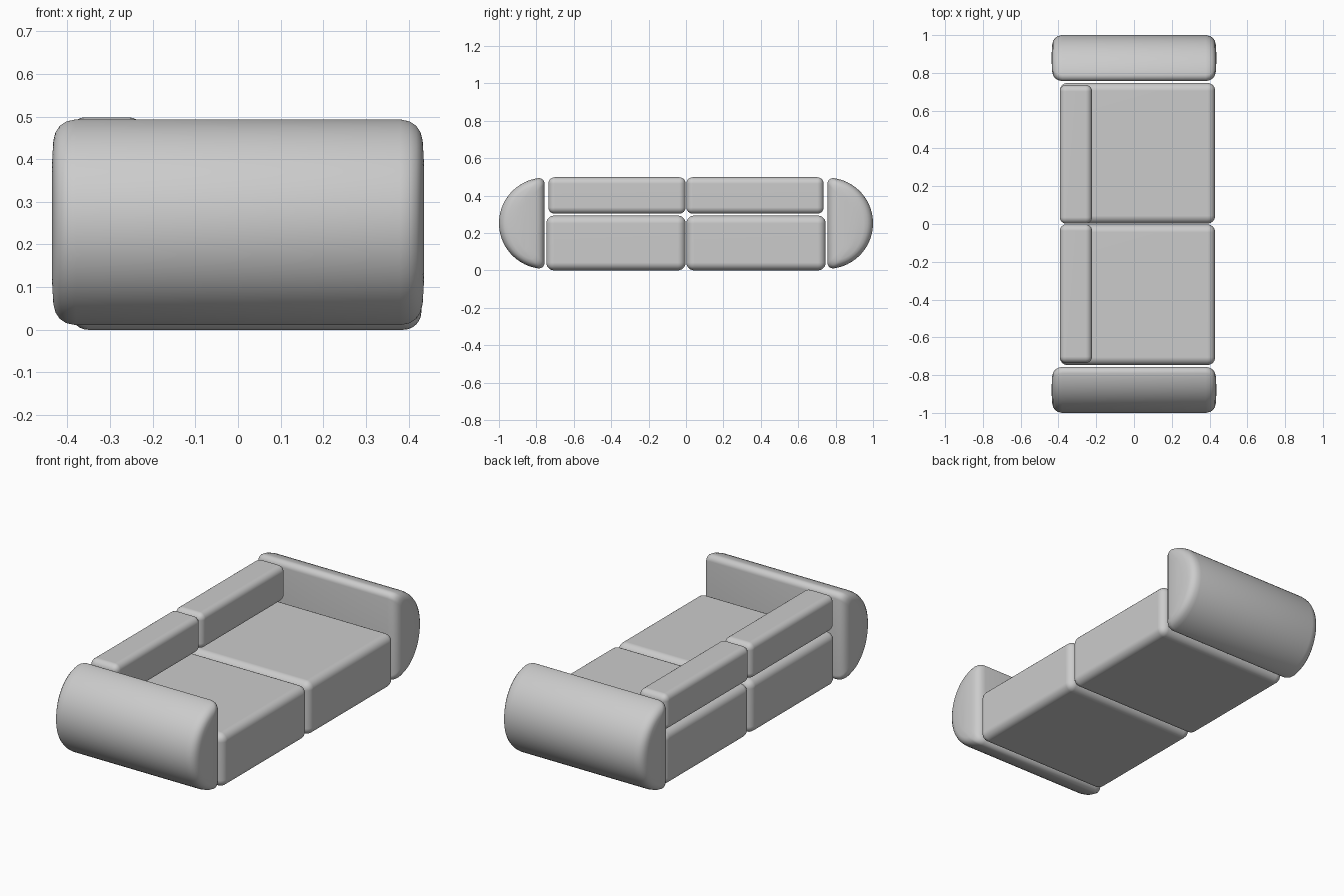
import bpy, bmesh, math

if "Cube" in bpy.data.objects:
    bpy.data.objects.remove(bpy.data.objects["Cube"])


def finish(name, bm):
    bmesh.ops.recalc_face_normals(bm, faces=bm.faces)
    mesh = bpy.data.meshes.new(name)
    bm.to_mesh(mesh)
    bm.free()
    mesh.polygons.foreach_set("use_smooth", [True] * len(mesh.polygons))
    obj = bpy.data.objects.new(name, mesh)
    bpy.context.collection.objects.link(obj)
    return obj


def cushion(name, x, y, z, radius):
    """Soft box between the (min, max) pairs."""
    bm = bmesh.new()
    bmesh.ops.create_cube(bm, size=1)
    for v in bm.verts:
        for i, (lo, hi) in enumerate((x, y, z)):
            v.co[i] = lo if v.co[i] < 0 else hi
    obj = finish(name, bm)
    bevel = obj.modifiers.new("soft_edges", "BEVEL")
    bevel.width = radius
    bevel.segments = 6
    weighted = obj.modifiers.new("clean_shading", "WEIGHTED_NORMAL")
    weighted.keep_sharp = True
    return obj


def d_profile(inset, fillet=0.03, steps=28):
    """Half-round arm section (out, up), with filleted corners, shrunk by inset."""
    big = 0.2435 - inset
    r = min(fillet, big * 0.3)
    flat = inset
    # Fillet circle touches the flat side and the inside of the big arc
    cu = math.sqrt((big - r) ** 2 - r ** 2)
    a = math.atan2(cu, r)
    pts = []
    for i in range(steps + 1):
        t = -a + 2 * a * i / steps
        pts.append((big * math.cos(t), big * math.sin(t)))
    for i in range(1, 9):
        t = a + (math.pi - a) * i / 8
        pts.append((r + r * math.cos(t), cu + r * math.sin(t)))
    for i in range(9):
        t = -math.pi + (math.pi - a) * i / 8
        if i < 8:
            pts.append((r + r * math.cos(t), -cu + r * math.sin(t)))
    return [(flat + p[0] * (big - inset) / big, p[1]) for p in pts]


def arm(name, side):
    """Half-round bolster with softly domed ends."""
    ends = [(0.1, 0.436), (0.05, 0.433), (0.03, 0.428), (0.015, 0.418),
            (0.005, 0.403), (0.0, 0.38)]
    stations = [(d, -x) for d, x in ends] + [(d, x) for d, x in reversed(ends)]
    bm = bmesh.new()
    rings = [[bm.verts.new((x, side * (0.7565 + u), 0.252 + w))
              for u, w in d_profile(d)] for d, x in stations]
    for a, b in zip(rings, rings[1:]):
        n = len(a)
        for i in range(n):
            j = (i + 1) % n
            bm.faces.new((a[i], a[j], b[j], b[i]))
    bm.faces.new(rings[0])
    bm.faces.new(rings[-1])
    return finish(name, bm)


# Mirrored seat, backrest and arm for each half of the sofa
for label, side in (("front", -1), ("rear", 1)):
    seat_y = sorted((0.002 * side, 0.747 * side))
    back_y = sorted((0.002 * side, 0.736 * side))
    cushion(label + "_seat_cushion", (-0.393, 0.43), seat_y, (0, 0.293), 0.042)
    cushion(label + "_back_cushion", (-0.393, -0.222), back_y, (0.303, 0.498), 0.034)
    arm(label + "_arm", side)
